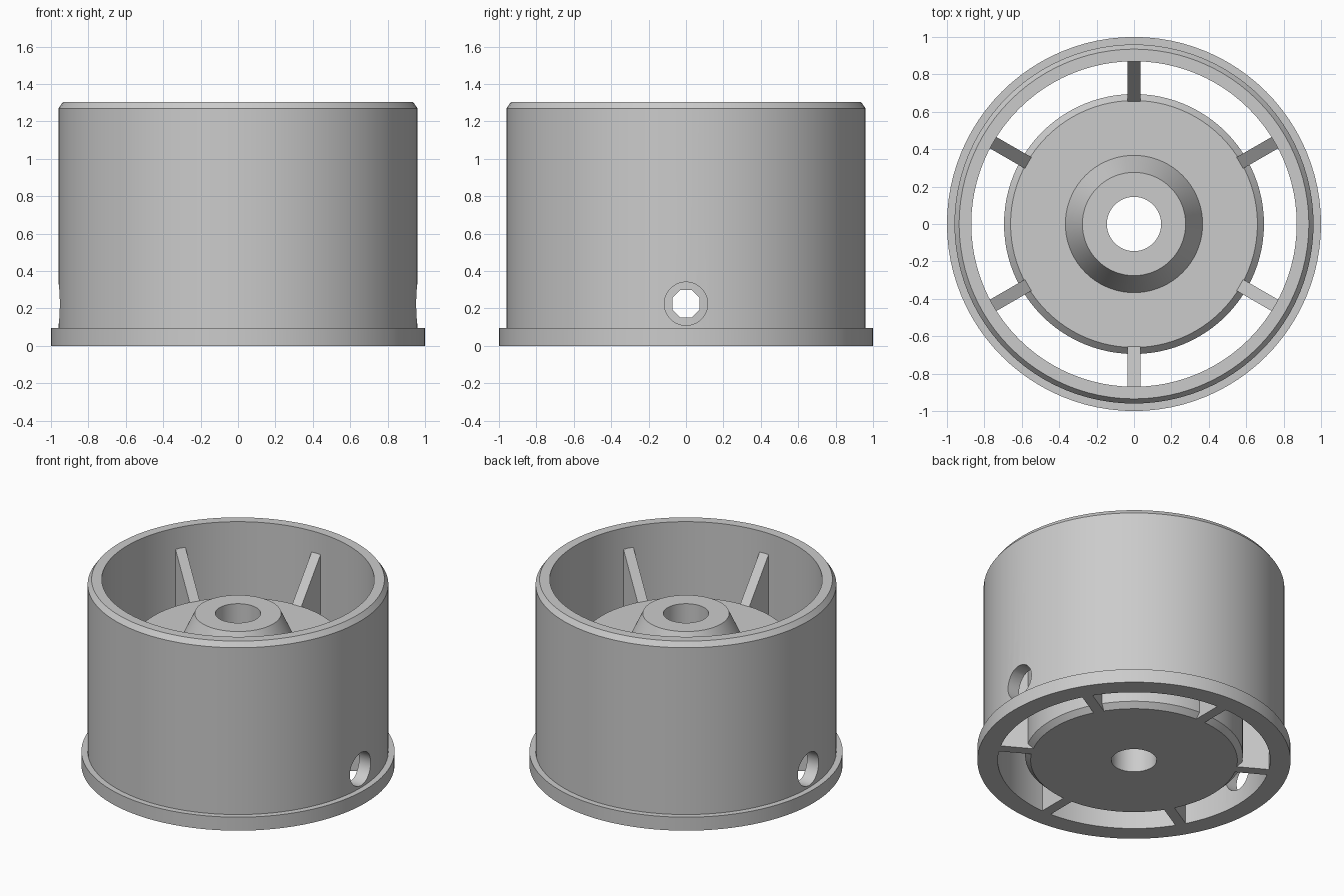
import bpy, bmesh
from math import pi, radians
from mathutils import Matrix, Vector

cube = bpy.data.objects.get("Cube")
if cube:
    bpy.data.objects.remove(cube, do_unlink=True)

grey = bpy.data.materials.new("light_grey")
grey.use_nodes = True
colour = (0.6, 0.6, 0.6, 1)
grey.diffuse_color = colour
grey.node_tree.nodes["Principled BSDF"].inputs["Base Color"].default_value = colour


def finish(name, bm):
    """Turn a bmesh into a named object."""
    bmesh.ops.recalc_face_normals(bm, faces=bm.faces)
    mesh = bpy.data.meshes.new(name)
    bm.to_mesh(mesh)
    bm.free()
    mesh.materials.append(grey)
    obj = bpy.data.objects.new(name, mesh)
    bpy.context.collection.objects.link(obj)
    return obj


def lathe(name, profile, steps=96):
    """Spin a closed (radius, height) profile around z."""
    bm = bmesh.new()
    verts = [bm.verts.new((r, 0, z)) for r, z in profile]
    edges = [bm.edges.new((verts[i - 1], verts[i])) for i in range(len(verts))]
    bmesh.ops.spin(bm, geom=verts + edges, cent=(0, 0, 0), axis=(0, 0, 1),
                   angle=2 * pi, steps=steps, use_merge=True)
    bmesh.ops.remove_doubles(bm, verts=bm.verts, dist=1e-4)
    return finish(name, bm)


def make_active(obj):
    bpy.ops.object.select_all(action="DESELECT")
    obj.select_set(True)
    bpy.context.view_layer.objects.active = obj


def drill(target, radius, sides):
    """Cut a hole along x right through the target."""
    bm = bmesh.new()
    turn = Matrix.Translation((0, 0, 0.225)) @ Matrix.Rotation(pi / 2, 4, "Y") \
        @ Matrix.Rotation(pi / sides, 4, "Z")
    bmesh.ops.create_cone(bm, cap_ends=True, segments=sides, radius1=radius,
                          radius2=radius, depth=3, matrix=turn)
    cutter = finish("hole_cutter", bm)
    cutter.hide_render = True
    mod = target.modifiers.new("hole", "BOOLEAN")
    mod.operation = "DIFFERENCE"
    mod.solver = "EXACT"
    mod.object = cutter
    make_active(target)
    bpy.ops.object.modifier_apply(modifier=mod.name)
    bpy.data.objects.remove(cutter, do_unlink=True)


# Outer drum with bottom flange and chamfered top lip
drum = lathe("rim_drum", [(0.87, 0), (1, 0), (1, 0.095), (0.96, 0.095),
                          (0.96, 1.27), (0.935, 1.305), (0.87, 1.305)])
drill(drum, 0.116, 32)

# Solid hub with chamfered edges, conical boss and axle bore
hub = lathe("hub", [(0.145, 0), (0.66, 0), (0.695, 0.035), (0.695, 0.835),
                    (0.66, 0.87), (0.367, 0.87), (0.276, 1.065), (0.145, 1.065)])
drill(hub, 0.079, 8)

for part in (drum, hub):
    make_active(part)
    bpy.ops.object.shade_smooth_by_angle(angle=radians(20))

# Six ribs with sloping tops between hub and drum
half = 0.035
for i in range(6):
    bm = bmesh.new()
    outline = [(0.65, 0), (0.88, 0), (0.88, 1.17), (0.65, 0.865)]
    face = bm.faces.new([bm.verts.new((r, -half, z)) for r, z in outline])
    side = bmesh.ops.extrude_face_region(bm, geom=[face])["geom"]
    bmesh.ops.translate(bm, vec=Vector((0, 2 * half, 0)),
                        verts=[v for v in side if isinstance(v, bmesh.types.BMVert)])
    bm.transform(Matrix.Rotation(radians(30 + 60 * i), 4, "Z"))
    finish(f"rib_{i + 1}", bm)
